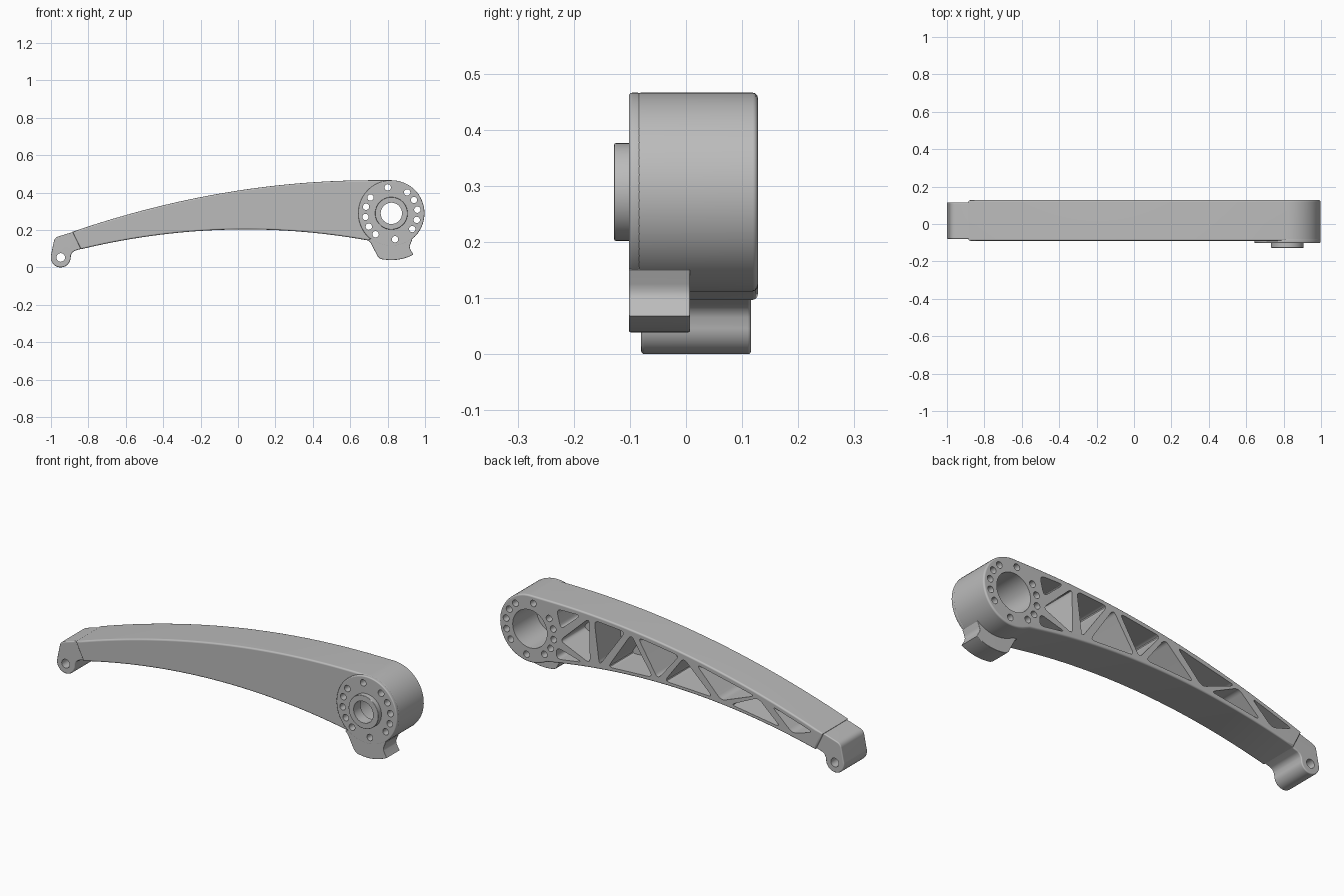
import bpy, bmesh
from math import cos, sin, radians, hypot
from mathutils import Vector

if "Cube" in bpy.data.objects:
    bpy.data.objects.remove(bpy.data.objects["Cube"], do_unlink=True)

HUB = (0.82, 0.289)
LUG = (-0.948, 0.053)

grey = bpy.data.materials.new("satin grey")
grey.use_nodes = True
grey.diffuse_color = (0.5, 0.5, 0.5, 1)
grey.node_tree.nodes["Principled BSDF"].inputs["Base Color"].default_value = (0.5, 0.5, 0.5, 1)


def top(x):
    return 0.466 - 0.107 * (x - 0.72) ** 2


def bottom(x):
    return 0.203 - 0.137 * (x - 0.04) ** 2


def span(a, b, n):
    return [a + (b - a) * i / n for i in range(n + 1)]


def arc(center, r, a0, a1, n):
    return [(center[0] + r * cos(radians(a)), center[1] + r * sin(radians(a)))
            for a in span(a0, a1, n)]


def circle(center, r, n=48):
    return arc(center, r, 0, 360, n)[:-1]


def rounded(points, r, n=5):
    """Round every corner of a polygon with a quadratic curve."""
    out = []
    for i, p in enumerate(points):
        p = Vector(p)
        a, b = Vector(points[i - 1]) - p, Vector(points[(i + 1) % len(points)]) - p
        a = p + a.normalized() * min(r, a.length * 0.45)
        b = p + b.normalized() * min(r, b.length * 0.45)
        for t in span(0, 1, n):
            out.append(tuple(a * (1 - t) ** 2 + p * 2 * t * (1 - t) + b * t * t))
    return out


def add_prism(bm, outline, y0, y1):
    front = [bm.verts.new((x, y0, z)) for x, z in outline]
    back = [bm.verts.new((x, y1, z)) for x, z in outline]
    n = len(outline)
    bm.faces.new(front)
    bm.faces.new(back[::-1])
    for i in range(n):
        j = (i + 1) % n
        bm.faces.new((front[i], back[i], back[j], front[j]))


def make(name, prisms, bevel=0.0):
    """Object made of prisms (outline, y0, y1), with optionally rounded rims."""
    bm = bmesh.new()
    for prism in prisms:
        add_prism(bm, *prism)
    bmesh.ops.recalc_face_normals(bm, faces=bm.faces)
    if bevel:
        rims = [e for e in bm.edges if abs(e.verts[0].co.y - e.verts[1].co.y) < 1e-6]
        bmesh.ops.bevel(bm, geom=rims, offset=bevel, segments=3, profile=0.5,
                        affect='EDGES', clamp_overlap=True)
    mesh = bpy.data.meshes.new(name)
    bm.to_mesh(mesh)
    bm.free()
    mesh.materials.append(grey)
    obj = bpy.data.objects.new(name, mesh)
    bpy.context.collection.objects.link(obj)
    return obj


def activate(obj):
    bpy.ops.object.select_all(action='DESELECT')
    obj.select_set(True)
    bpy.context.view_layer.objects.active = obj


def cut(obj, *cutters):
    activate(obj)
    for cutter in cutters:
        mod = obj.modifiers.new("cut", 'BOOLEAN')
        mod.operation, mod.solver, mod.object = 'DIFFERENCE', 'EXACT', cutter
        bpy.ops.object.modifier_apply(modifier=mod.name)


# Curved arm that runs into the round hub
outline = [(x, bottom(x)) for x in span(-0.84, 0.72, 40)]
outline += arc(HUB, 0.177, -114, 90, 40)
outline += [(x, top(x)) for x in span(0.74, -0.885, 40)]
arm = make("arm", [(outline, -0.09, 0.128)], 0.009)

# Tip lug with a rounded foot
tip_outline = [(-0.86, 0.187), (-0.89, 0.187)]
tip_outline += rounded([(-0.93, 0.174), (-0.98, 0.16), (-0.99, 0.115)], 0.03)[6:12]
tip_outline += arc(LUG, 0.053, 170, 352, 24)
tip_outline += [(-0.893, 0.066), (-0.885, 0.08), (-0.872, 0.089), (-0.82, 0.105)]
tip = make("tip_lug", [(tip_outline, -0.08, 0.116)], 0.006)

# Raised hub face, boss and stop tab
hub = make("hub_face", [(circle(HUB, 0.177, 72), -0.102, -0.08)], 0.006)
boss = make("hub_boss", [(circle(HUB, 0.087, 64), -0.128, -0.09)], 0.003)
tab_outline = arc(HUB, 0.165, -52, -128, 12)
tab_outline += [(0.695, 0.146), (0.71, 0.13), (0.745, 0.062), (0.755, 0.05), (0.77, 0.043)]
tab_outline += arc(HUB, 0.25, -98, -62, 12)
tab_outline += [(0.92, 0.1), (0.918, 0.113), (0.922, 0.125), (0.932, 0.15)]
tab = make("stop_tab", [(tab_outline, -0.1015, 0.007)], 0.003)

# Truss pockets: t = upper chord, b = lower chord
def t(x):
    return (x, top(x) - 0.024)


def b(x):
    return (x, bottom(x) + 0.022)


pockets = [
    [(0.665, 0.435), (0.64, 0.335), t(0.525)],
    [(0.645, 0.275), b(0.47), t(0.475)],
    [(0.665, 0.235), b(0.665), b(0.515)],
    [t(0.445), b(0.415), t(0.265)],
    [b(0.365), t(0.23), b(0.105)],
    [t(0.19), b(0.075), t(-0.05)],
    [b(0.035), t(-0.075), b(-0.245)],
    [t(-0.15), b(-0.295), t(-0.49)],
    [b(-0.35), t(-0.51), b(-0.64)],
    [t(-0.59), b(-0.71), t(-0.83)],
]
pocket_cutter = make("pocket_cutter", [(rounded(p, 0.028), -0.065, 0.2) for p in pockets])

# Bolt circle, bore and counterbore
bolts = [98, 53, 30.5, 8, -14.5, -37, -82, -127, -149.5, -172, 165.5, 143]
bolt_cutter = make("bolt_cutter", [
    (circle(arc(HUB, 0.14, a, a, 1)[0], 0.017, 20), -0.2, 0.2) for a in bolts])
bore_cutter = make("bore_cutter", [(circle(HUB, 0.057), -0.2, 0.2)])
counterbore = make("counterbore_cutter", [(circle(HUB, 0.1, 64), -0.07, 0.2)])
pin_cutter = make("pin_cutter", [(circle(LUG, 0.023, 28), -0.2, 0.2)])

cut(arm, pocket_cutter, bolt_cutter, bore_cutter, counterbore)
cut(hub, bolt_cutter, bore_cutter, counterbore)
cut(boss, bore_cutter)
cut(tip, pin_cutter)

for cutter in (pocket_cutter, bolt_cutter, bore_cutter, counterbore, pin_cutter):
    bpy.data.objects.remove(cutter, do_unlink=True)

# Smooth walls and rims, flat faces
for obj in (arm, tip, hub, boss, tab):
    activate(obj)
    bpy.ops.object.shade_smooth_by_angle(angle=radians(35))
    obj.modifiers.new("flat_faces", 'WEIGHTED_NORMAL').keep_sharp = True
